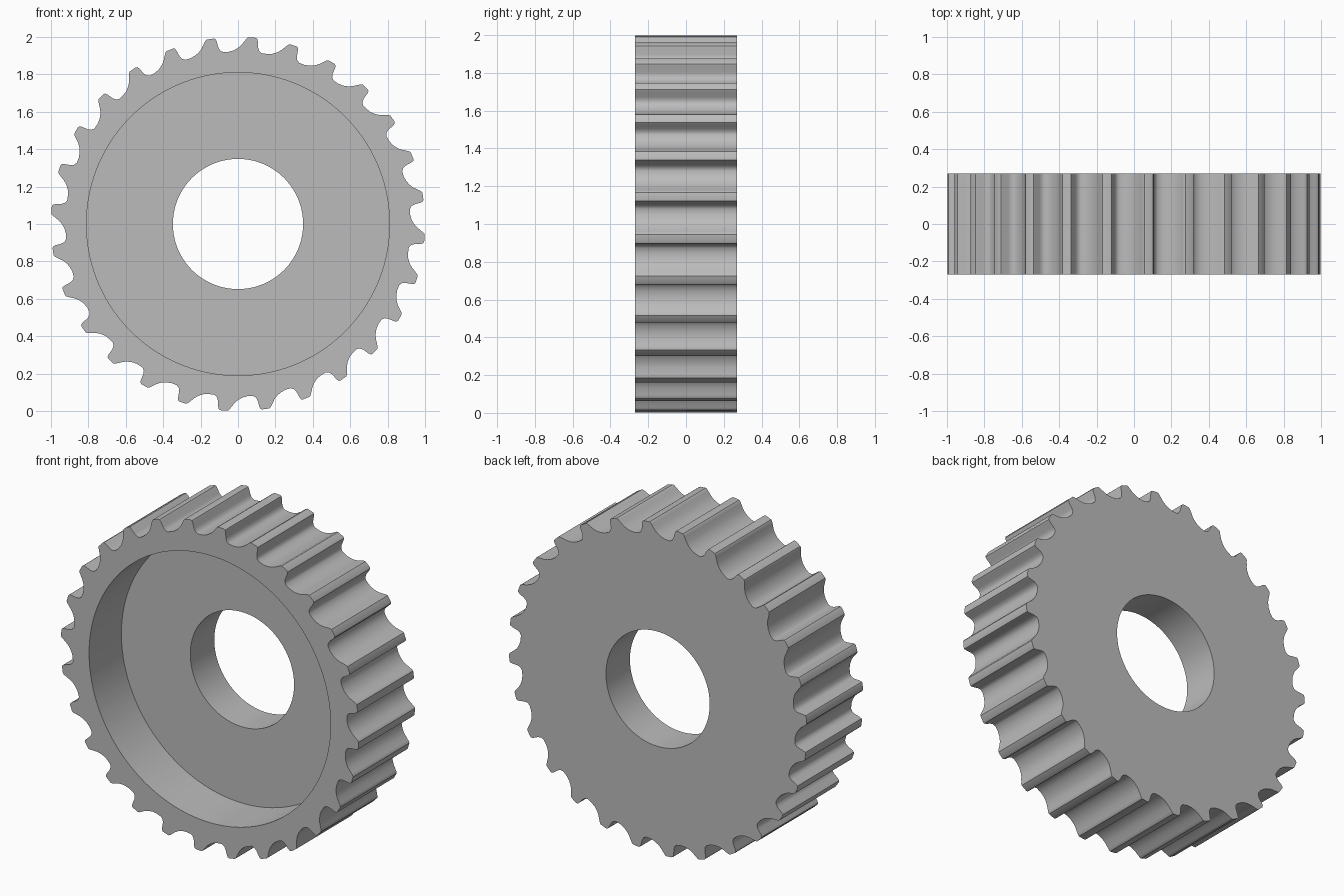
import bpy, bmesh, math

if "Cube" in bpy.data.objects:
    bpy.data.objects.remove(bpy.data.objects["Cube"])

TEETH = 28
PITCH = 360 / TEETH
PHASE = 4.3            # clockwise angle of the first tooth from the top
HALF = 0.27            # half thickness
FLOOR = 0.04           # y of the recess floor

# One tooth and gap: clockwise angle in degrees, radius
TOOTH = [(-1.9, .986), (-1.6, .994), (-1.1, 1.0), (1.1, 1.0), (1.6, .996),
         (1.9, .982), (2.2, .95), (2.7, .932), (3.6, .922), (5.5, .922),
         (7.2, .929), (8.7, .943), (9.7, .958), (10.5, .976)]

outline = [(math.radians(PHASE + i * PITCH + a), r)
           for i in range(TEETH) for a, r in TOOTH]

bm = bmesh.new()


def ring(y, radius=None):
    """Closed loop at depth y: a circle, or the toothed outline."""
    return [bm.verts.new(((radius or r) * math.sin(a), y,
                          1 + (radius or r) * math.cos(a)))
            for a, r in outline]


# Teeth, back face, bore, recess floor, recess wall, front rim
rings = [ring(-HALF), ring(HALF), ring(HALF, .348), ring(FLOOR, .348),
         ring(FLOOR, .81), ring(-HALF, .81)]
n = len(outline)
for k, a in enumerate(rings):
    b = rings[(k + 1) % len(rings)]
    for i in range(n):
        j = (i + 1) % n
        bm.faces.new((a[i], a[j], b[j], b[i]))
bmesh.ops.recalc_face_normals(bm, faces=bm.faces)

mesh = bpy.data.meshes.new("gear_wheel")
bm.to_mesh(mesh)
bm.free()
gear = bpy.data.objects.new("gear_wheel", mesh)
bpy.context.collection.objects.link(gear)

# Plain grey metal
grey = bpy.data.materials.new("grey_metal")
grey.diffuse_color = (0.5, 0.5, 0.5, 1)
grey.use_nodes = True
grey.node_tree.nodes["Principled BSDF"].inputs["Base Color"].default_value = grey.diffuse_color
mesh.materials.append(grey)

bpy.context.view_layer.objects.active = gear
gear.select_set(True)
bpy.ops.object.shade_smooth_by_angle(angle=math.radians(35))
